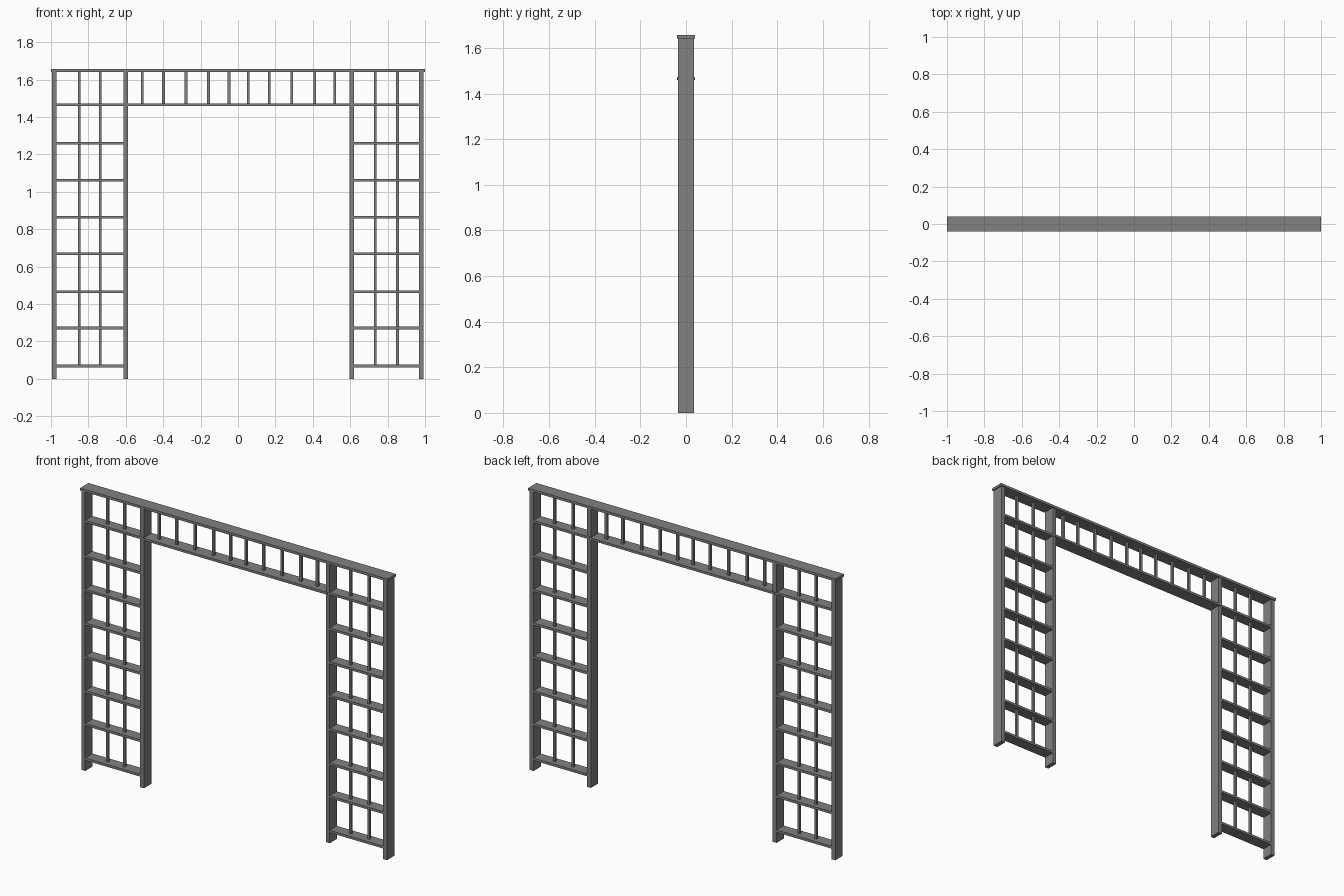
import bpy

if "Cube" in bpy.data.objects:
    bpy.data.objects.remove(bpy.data.objects["Cube"])

grey = bpy.data.materials.new("dark_grey")
grey.diffuse_color = (0.22, 0.22, 0.22, 1)
grey.use_nodes = True
grey.node_tree.nodes["Principled BSDF"].inputs["Base Color"].default_value = grey.diffuse_color


def box(name, x0, x1, y0, y1, z0, z1):
    bpy.ops.mesh.primitive_cube_add(size=1, location=((x0 + x1) / 2, (y0 + y1) / 2, (z0 + z1) / 2))
    ob = bpy.context.object
    ob.name = name
    ob.scale = (x1 - x0, y1 - y0, z1 - z0)
    bpy.ops.object.transform_apply(location=False, rotation=False, scale=True)
    ob.data.materials.append(grey)
    return ob


D = 0.034      # half depth of posts
T = 0.007      # half thickness of rungs
R = 0.007      # half thickness of thin bars
TOP = 1.657
UNDER = TOP - 0.015
LINTEL = 1.466

# top board across everything
box("top_board", -1, 1, -0.039, 0.039, UNDER, TOP)

# four upright posts
posts = [(-0.995, -0.970), (-0.613, -0.588), (0.595, 0.620), (0.968, 0.993)]
for a, b in posts:
    box("post", a, b, -D, D, 0, UNDER)

# lintel over the opening, slightly proud of the posts
box("lintel", -0.602, 0.607, -0.039, 0.039, LINTEL - T, LINTEL + T)

# rungs and vertical bars of the two side panels
panels = [(-0.970, -0.613, (-0.848, -0.737)), (0.620, 0.968, (0.734, 0.853))]
rungs = (0.069, 0.272, 0.465, 0.668, 0.864, 1.061, 1.259, LINTEL)
for a, b, bars in panels:
    for z in rungs:
        box("side_rung", a, b, -D, D, z - T, z + T)
    for x in bars:
        box("side_bar", x - R, x + R, -R, R, rungs[0], UNDER)

# short bars between lintel and top board
for x in (-0.512, -0.398, -0.278, -0.158, -0.048, 0.054, 0.167, 0.287, 0.410, 0.517):
    box("lintel_bar", x - R, x + R, -R, R, LINTEL, UNDER)
